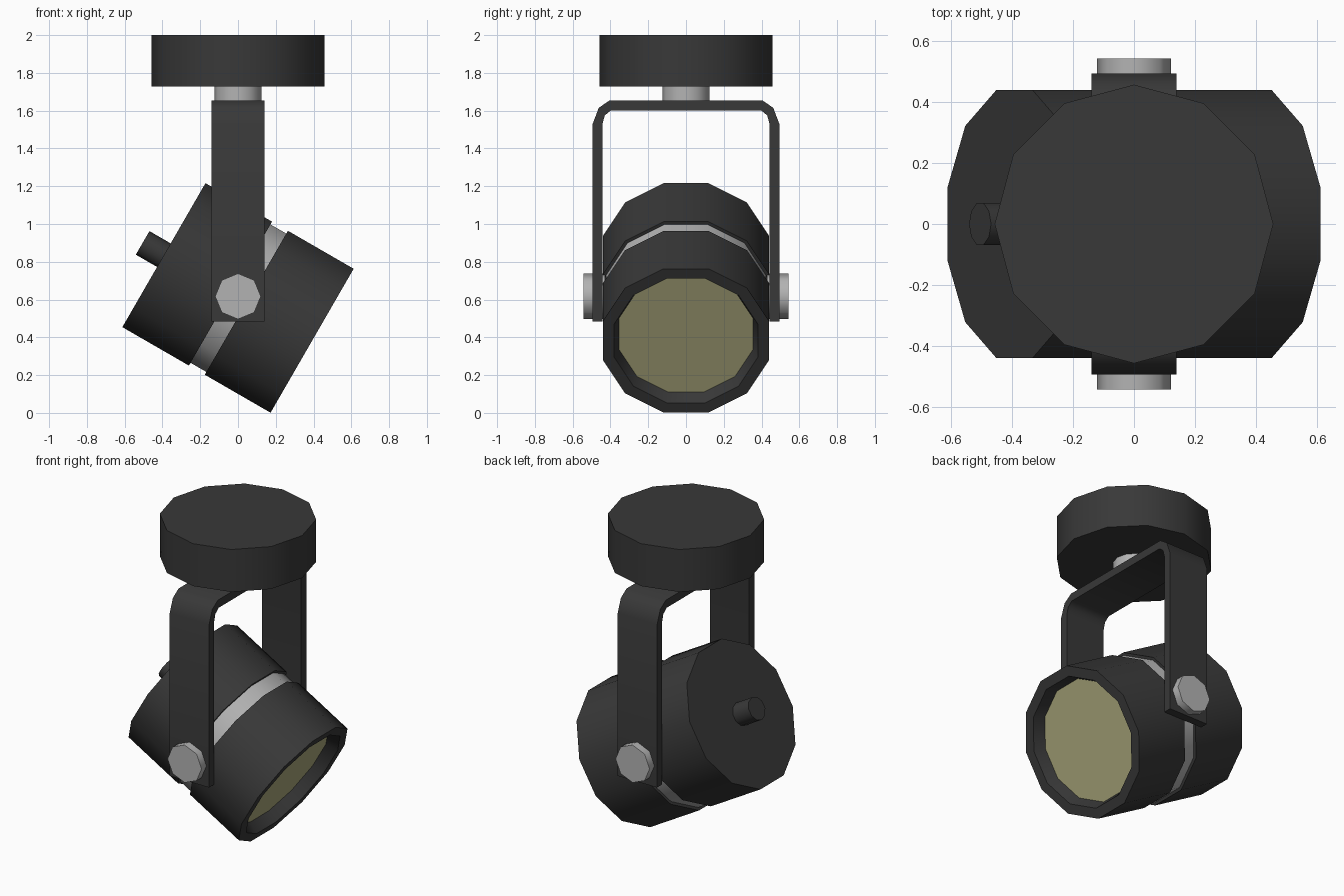
import bpy, bmesh
from math import radians, cos, sin, pi
from mathutils import Matrix

if "Cube" in bpy.data.objects:
    bpy.data.objects.remove(bpy.data.objects["Cube"])


def material(name, rgb):
    m = bpy.data.materials.new(name)
    m.diffuse_color = (*rgb, 1)
    m.use_nodes = True
    m.node_tree.nodes["Principled BSDF"].inputs["Base Color"].default_value = m.diffuse_color
    return m


DARK = material("dark_paint", (0.04, 0.04, 0.04))
METAL = material("light_metal", (0.45, 0.45, 0.45))
GLOW = material("lens_yellow", (0.42, 0.41, 0.21))


def finish(name, bm, mat, matrix=Matrix()):
    me = bpy.data.meshes.new(name)
    bm.to_mesh(me)
    bm.free()
    ob = bpy.data.objects.new(name, me)
    bpy.context.collection.objects.link(ob)
    me.materials.append(mat)
    ob.matrix_world = matrix
    bpy.ops.object.select_all(action='DESELECT')
    ob.select_set(True)
    bpy.context.view_layer.objects.active = ob
    bpy.ops.object.shade_smooth_by_angle(angle=radians(50))
    return ob


def lathe(name, profile, mat, matrix, n=12, phase=0.0, start=True, end=True):
    """Turn (height, radius) points around local z, with optional end caps."""
    bm = bmesh.new()
    rings = [[bm.verts.new((r * cos(2 * pi * (i + phase) / n),
                            r * sin(2 * pi * (i + phase) / n), h))
              for i in range(n)] for h, r in profile]
    for a, b in zip(rings, rings[1:]):
        for i in range(n):
            j = (i + 1) % n
            bm.faces.new((a[i], a[j], b[j], b[i]))
    if start:
        bm.faces.new(rings[0][::-1])
    if end:
        bm.faces.new(rings[-1])
    return finish(name, bm, mat, matrix)


# Ceiling canopy and stem
lathe("ceiling_canopy", [(1.727, 0.457), (2.0, 0.457)], DARK, Matrix())
lathe("stem", [(1.64, 0.124), (1.74, 0.124)], METAL, Matrix())

# U-shaped yoke: half profile in y-z, mirrored and extruded along x
outer = [(0.494, 0.483), (0.494, 1.53), (0.462, 1.615), (0.405, 1.654)]
inner = [(0.442, 0.483), (0.442, 1.53), (0.430, 1.575), (0.397, 1.602)]
strip_out = outer + [(-y, z) for y, z in reversed(outer)]
strip_in = inner + [(-y, z) for y, z in reversed(inner)]
bm = bmesh.new()
verts = [bm.verts.new((-0.14, y, z)) for y, z in strip_out + strip_in[::-1]]
face = bm.faces.new(verts)
ext = bmesh.ops.extrude_face_region(bm, geom=[face])
bmesh.ops.translate(bm, vec=(0.28, 0, 0),
                    verts=[v for v in ext["geom"] if isinstance(v, bmesh.types.BMVert)])
bmesh.ops.recalc_face_normals(bm, faces=bm.faces)
finish("yoke", bm, DARK)

# Pivot bolts
for side, s in (("front", -1), ("back", 1)):
    mat = Matrix.Translation((0, 0, 0.617)) @ Matrix.Rotation(radians(-90 * s), 4, 'X')
    lathe("pivot_bolt_" + side, [(0.43, 0.121), (0.543, 0.121)], METAL, mat, n=8)

# Tilted lamp head: local z points out of the lens
head = Matrix.Translation((0, 0, 0.6085)) @ Matrix.Rotation(radians(120), 4, 'Y')
k = 1 / cos(pi / 12)  # flat-to-flat half width -> corner radius


def head_part(name, profile, mat, start, end):
    lathe(name, [(h, r * k) for h, r in profile], mat, head, 12, 0.5, start, end)


head_part("rear_housing", [(-0.453, 0.44), (-0.046, 0.44), (-0.046, 0.423)], DARK, True, False)
head_part("band", [(-0.046, 0.423), (0.051, 0.423)], METAL, False, False)
head_part("front_housing", [(0.051, 0.423), (0.051, 0.44), (0.453, 0.44),
                            (0.453, 0.38), (0.38, 0.355)], DARK, False, False)
head_part("lens", [(0.38, 0.355)], GLOW, False, True)

# Rear knob
lathe("rear_knob", [(-0.583, 0.072), (-0.45, 0.072)], DARK, head, n=10)
